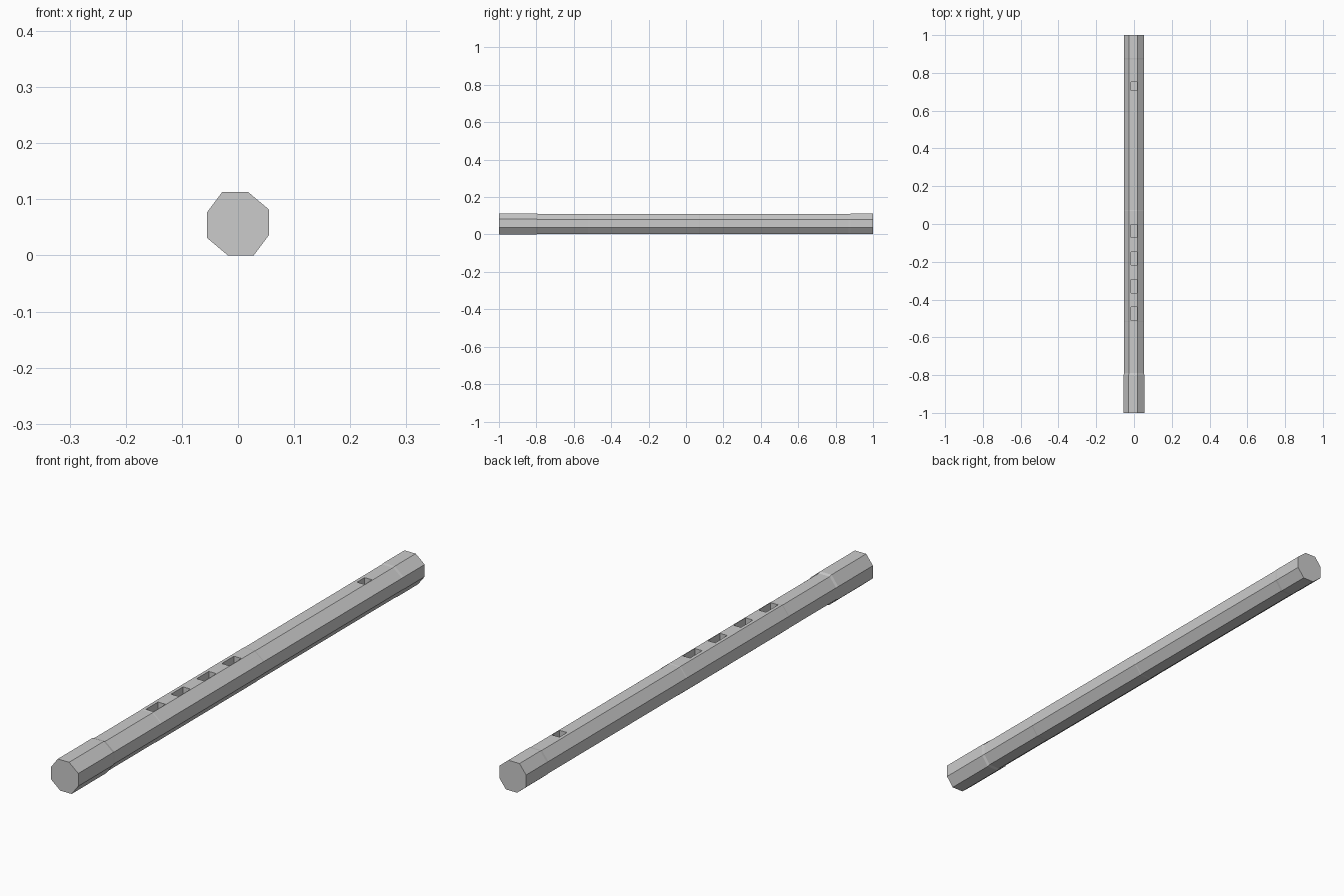
import bpy, bmesh

if "Cube" in bpy.data.objects:
    bpy.data.objects.remove(bpy.data.objects["Cube"])

ZC = 0.0565
# half of the slightly twisted octagon section; the other half is its point reflection
half = [(-0.028, 0.0565), (0.018, 0.0565), (0.055, 0.0255), (0.055, -0.0205)]
section = half + [(-x, -z) for x, z in half]

# stations along the tube: (y, height scale)
stations = [(-1, 1), (-0.8, 1), (-0.79, 0.94), (-0.52, 0.94), (-0.515, 0.955),
            (0.07, 0.955), (0.075, 0.94), (0.87, 0.94), (0.88, 0.965), (1, 0.965)]


def new_object(name, bm):
    bmesh.ops.recalc_face_normals(bm, faces=bm.faces)
    mesh = bpy.data.meshes.new(name)
    bm.to_mesh(mesh)
    bm.free()
    obj = bpy.data.objects.new(name, mesh)
    bpy.context.collection.objects.link(obj)
    return obj


# flute body: octagonal loft with closed ends
bm = bmesh.new()
rings = [[bm.verts.new((x * (0.5 + 0.5 * s), y, ZC + z * s)) for x, z in section]
         for y, s in stations]
for a, b in zip(rings, rings[1:]):
    for i in range(8):
        j = (i + 1) % 8
        bm.faces.new((a[i], a[j], b[j], b[i]))
bm.faces.new(rings[0])
bm.faces.new(rings[-1])
body = new_object("flute_body", bm)

# finger holes and mouth hole: square pockets cut from the top
bm = bmesh.new()
for y0, y1 in [(-0.51, -0.44), (-0.365, -0.295), (-0.217, -0.147), (-0.072, -0.002), (0.708, 0.752)]:
    cube = bmesh.ops.create_cube(bm, size=1)["verts"]
    bmesh.ops.scale(bm, vec=(0.03, y1 - y0, 0.1), verts=cube)
    bmesh.ops.translate(bm, vec=(0, (y0 + y1) / 2, 0.125), verts=cube)
cutter = new_object("hole_cutter", bm)
cutter.hide_render = True
cutter.hide_viewport = False
cutter.display_type = 'WIRE'

cut = body.modifiers.new("holes", 'BOOLEAN')
cut.operation = 'DIFFERENCE'
cut.solver = 'EXACT'
cut.object = cutter
